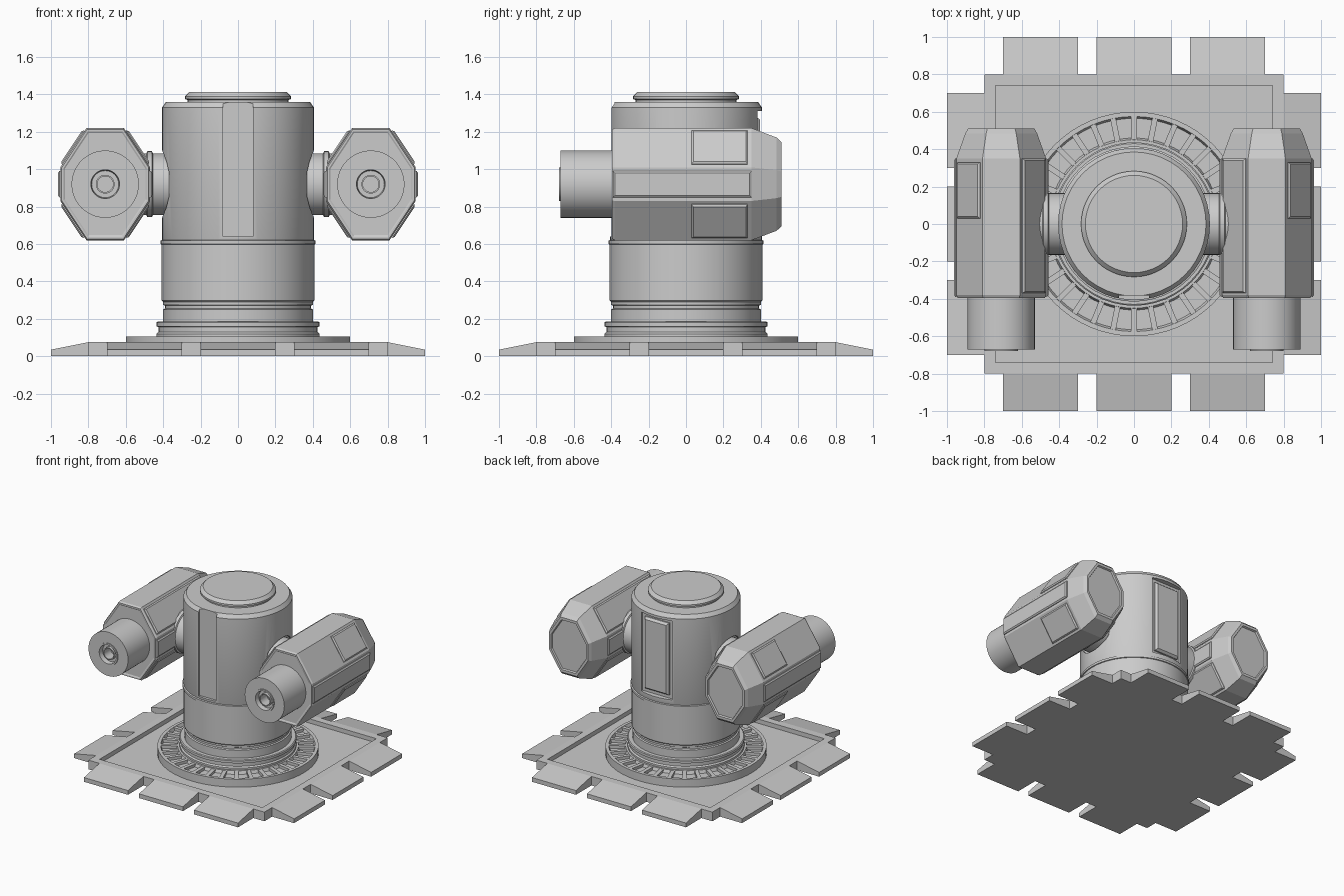
import bpy, bmesh, math
from mathutils import Vector, Matrix

if "Cube" in bpy.data.objects:
    bpy.data.objects.remove(bpy.data.objects["Cube"])


def finish(name, bm, smooth=True):
    bmesh.ops.recalc_face_normals(bm, faces=bm.faces)
    me = bpy.data.meshes.new(name)
    bm.to_mesh(me)
    bm.free()
    ob = bpy.data.objects.new(name, me)
    bpy.context.collection.objects.link(ob)
    if smooth:
        shade(ob)
    return ob


def activate(ob):
    bpy.ops.object.select_all(action='DESELECT')
    ob.select_set(True)
    bpy.context.view_layer.objects.active = ob


def shade(ob):
    activate(ob)
    bpy.ops.object.shade_smooth_by_angle(angle=math.radians(25))


def loft(bm, rings):
    """Bridge rings of points and cap both ends."""
    vs = [[bm.verts.new(p) for p in r] for r in rings]
    n = len(vs[0])
    for a, b in zip(vs, vs[1:]):
        for i in range(n):
            bm.faces.new((a[i], a[(i + 1) % n], b[(i + 1) % n], b[i]))
    bm.faces.new(vs[0])
    bm.faces.new(vs[-1])


def lathe(name, profile, matrix=Matrix(), n=48, smooth=True):
    """Revolve (radius, height) points around local z."""
    bm = bmesh.new()
    loft(bm, [[(r * math.cos(2 * math.pi * i / n), r * math.sin(2 * math.pi * i / n), h)
               for i in range(n)] for r, h in profile])
    bm.transform(matrix)
    return finish(name, bm, smooth)


def slab(name, matrix, w, d, h, taper=0.0):
    """Box from local z=-0.02 to h, its top edges drawn in by taper."""
    bm = bmesh.new()
    def ring(t, z):
        return [(x * (w / 2 - t), y * (d / 2 - t), z) for x, y in ((-1, -1), (1, -1), (1, 1), (-1, 1))]
    loft(bm, [ring(0, -0.02), ring(0, h * 0.4), ring(taper, h)])
    bm.transform(matrix)
    return finish(name, bm, False)


def box(name, lo, hi):
    bm = bmesh.new()
    loft(bm, [[(lo[0], lo[1], z), (hi[0], lo[1], z), (hi[0], hi[1], z), (lo[0], hi[1], z)]
              for z in (lo[2], hi[2])])
    return finish(name, bm, False)


def cut(ob, cutter):
    mod = ob.modifiers.new("cut", 'BOOLEAN')
    mod.operation, mod.solver, mod.object = 'DIFFERENCE', 'EXACT', cutter
    activate(ob)
    bpy.ops.object.modifier_apply(modifier=mod.name)
    bpy.data.objects.remove(cutter)


# Base plate with a recessed centre
bm = bmesh.new()
loft(bm, [[(x * r, y * r, z) for x, y in ((-1, -1), (1, -1), (1, 1), (-1, 1))]
          for r, z in ((.8, 0), (.8, .075), (.74, .075), (.74, .04))])
finish("base_plate", bm, False)

# Sloped tabs, three along each edge
bm = bmesh.new()
for side in range(4):
    rot = Matrix.Rotation(side * math.pi / 2, 3, 'Z')
    for c in (-.5, 0, .5):
        loft(bm, [[rot @ Vector(p) for p in ((x, .8, 0), (x, 1, 0), (x, 1, .035), (x, .8, .075))]
                  for x in (c - .2, c + .2)])
finish("edge_tabs", bm, False)

# Turntable ring with pockets separated by spokes
lathe("turntable_ring", [(.6, .03), (.6, .105), (.575, .105), (.565, .08), (.46, .08),
                         (.45, .105)], n=64)
bm = bmesh.new()
for i in range(32):
    m = Matrix.Rotation(2 * math.pi * i / 32, 4, 'Z') @ Matrix.Translation((.513, 0, .088))
    bmesh.ops.create_cube(bm, size=1, matrix=m @ Matrix.Diagonal((.13, .03, .03, 1)))
finish("ring_spokes", bm, False)

# Central column: foot, lower drum, belt and upper drum
lathe("column_foot", [(.435, .08), (.435, .12), (.425, .13), (.425, .155), (.437, .16), (.437, .18),
                      (.43, .185), (.4, .185), (.4, .25), (.39, .255), (.39, .27), (.4, .275),
                      (.4, .3)])
lathe("lower_drum", [(.4, .29), (.408, .298), (.408, .605), (.4, .61)])
lathe("column_belt", [(.4, .595), (.415, .6), (.415, .618), (.4, .623)])
drum = lathe("upper_drum", [(.4, .61), (.406, .625), (.406, 1.33), (.385, 1.36)], smooth=False)
cut(drum, box("front_cutter", (-.08, -.6, .64), (.08, -.383, 1.5)))
cut(drum, box("back_cutter", (-.138, .365, .66), (.138, .6, 1.31)))
for s in (1, -1):
    m = Matrix.Translation((s * .37, 0, .92)) @ Matrix.Rotation(s * math.pi / 2, 4, 'Y')
    cut(drum, lathe("socket_cutter", [(.18, 0), (.18, .2)], m))
shade(drum)
lathe("top_cap", [(.27, 1.35), (.27, 1.37), (.283, 1.375), (.283, 1.39), (.26, 1.414)])

# Raised panel in the back recess
slab("back_panel", Matrix.Translation((0, .365, .985)) @ Matrix.Rotation(-math.pi / 2, 4, 'X'),
     .22, .59, .03, .015)

# Side arms with octagonal pods
octagon = [(.1, .3), (.24, .09), (.24, -.09), (.1, -.3),
           (-.1, -.3), (-.24, -.09), (-.24, .09), (-.1, .3)]
sections = [(-.375, .92, .93), (-.395, .93, .94), (-.395, .97, .975), (-.38, 1, 1), (.35, 1, 1),
            (.485, .8, .83), (.51, .74, .75), (.51, .66, .68), (.497, .64, .66)]
sections[0] = (-.39, .9, .91)
long_y, short_y = (-.01, .72), (.18, .3)
for s, tag in ((1, "right"), (-1, "left")):
    centre = Vector((s * .71, 0, .92))

    # Shoulder joint
    m = Matrix.Translation((s * .34, 0, .92)) @ Matrix.Rotation(s * math.pi / 2, 4, 'Y')
    lathe(tag + "_shoulder", [(.165, 0), (.165, .115), (.176, .12), (.176, .145), (.165, .15),
                              (.165, .25)], m)

    # Pod shell
    bm = bmesh.new()
    loft(bm, [[centre + Vector((x * fx, y, z * fz)) for x, z in octagon] for y, fx, fz in sections])
    finish(tag + "_pod", bm, False)

    # Cladding panels: short on the outer slopes, long on the inner ones and on the flats
    def pod_panel(name, at, normal, width, span):
        n = Vector(normal).normalized()
        y = Vector((0, 1, 0))
        rot = Matrix((y.cross(n), y, n)).transposed().to_4x4()
        pos = centre + Vector((at[0], span[0], at[1]))
        slab(tag + name, Matrix.Translation(pos) @ rot, width, span[1], .013, .01)

    for v, level in ((1, "upper"), (-1, "lower")):
        pod_panel(f"_outer_{level}_panel", (s * .17, v * .195), (s * .21, 0, v * .14), .215, short_y)
        pod_panel(f"_inner_{level}_panel", (-s * .17, v * .195), (-s * .21, 0, v * .14), .215, long_y)
    for f, face in ((s, "outer"), (-s, "inner")):
        pod_panel(f"_{face}_flat_panel", (f * .24, 0), (f, 0, 0), .14, (-.02, .74))

    # Barrel with raised muzzle ring and nested bore
    m = Matrix.Translation(centre) @ Matrix.Rotation(math.pi / 2, 4, 'X')
    lathe(tag + "_barrel", [(.18, .37), (.18, .67), (.09, .67), (.09, .678), (.077, .678),
                            (.072, .64), (.05, .64), (.05, .665), (.042, .665), (.042, .58)], m)
